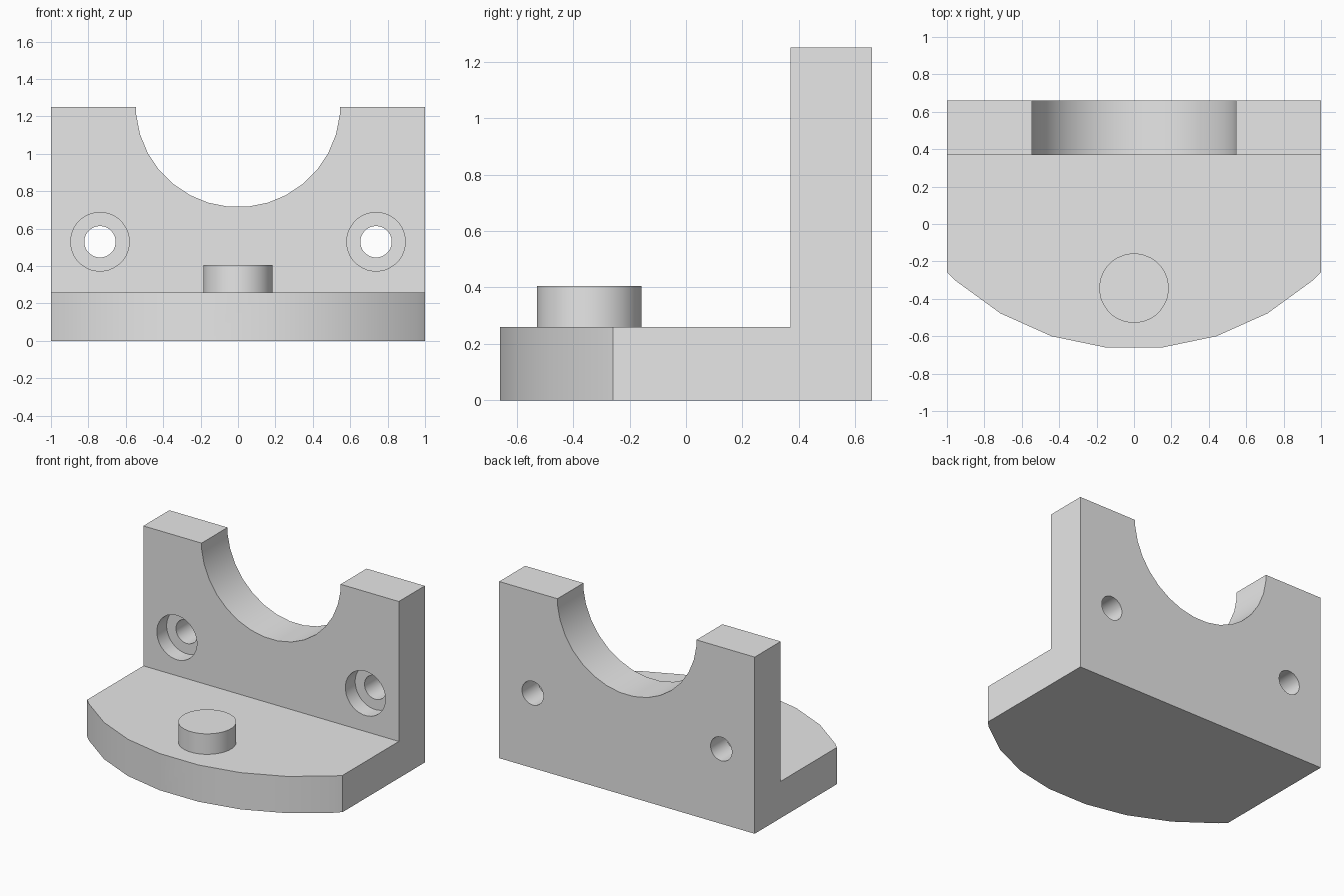
import bpy, bmesh, math
from mathutils import Matrix

WALL_FRONT, BACK = 0.37, 0.66
BASE_TOP, WALL_TOP = 0.26, 1.25

cube = bpy.data.objects.get("Cube")
if cube:
    bpy.data.objects.remove(cube, do_unlink=True)

grey = bpy.data.materials.new("plain grey")
grey.use_nodes = True
grey.diffuse_color = (0.8, 0.8, 0.8, 1)
grey.node_tree.nodes["Principled BSDF"].inputs["Base Color"].default_value = (0.8, 0.8, 0.8, 1)


def finish(name, bm):
    bmesh.ops.recalc_face_normals(bm, faces=bm.faces)
    mesh = bpy.data.meshes.new(name)
    bm.to_mesh(mesh)
    bm.free()
    mesh.materials.append(grey)
    obj = bpy.data.objects.new(name, mesh)
    bpy.context.collection.objects.link(obj)
    return obj


def prism(name, points, direction):
    """Extrude a closed outline along a direction."""
    bm = bmesh.new()
    face = bm.faces.new([bm.verts.new(p) for p in points])
    new = bmesh.ops.extrude_face_region(bm, geom=[face])["geom"]
    verts = [v for v in new if isinstance(v, bmesh.types.BMVert)]
    bmesh.ops.translate(bm, verts=verts, vec=direction)
    return finish(name, bm)


def cylinder(name, radius, depth, centre, along_y=False):
    bm = bmesh.new()
    turn = Matrix.Rotation(math.pi / 2, 4, 'X') if along_y else Matrix()
    matrix = Matrix.Translation(centre) @ turn @ Matrix.Rotation(math.pi / 32, 4, 'Z')
    bmesh.ops.create_cone(bm, cap_ends=True, segments=32, radius1=radius,
                          radius2=radius, depth=depth, matrix=matrix)
    return finish(name, bm)


def select(obj):
    bpy.ops.object.select_all(action='DESELECT')
    obj.select_set(True)
    bpy.context.view_layer.objects.active = obj


def boolean(target, cutter, operation='DIFFERENCE'):
    cutter.hide_render = True
    mod = target.modifiers.new("cut", 'BOOLEAN')
    mod.operation, mod.object, mod.solver = operation, cutter, 'EXACT'
    select(target)
    bpy.ops.object.modifier_apply(modifier=mod.name)
    bpy.data.objects.remove(cutter, do_unlink=True)


# L-shaped bracket: base plate and upright wall
profile = [(-0.66, 0), (BACK, 0), (BACK, WALL_TOP), (WALL_FRONT, WALL_TOP),
           (WALL_FRONT, BASE_TOP), (-0.66, BASE_TOP)]
bracket = prism("bracket", [(-1, y, z) for y, z in profile], (2, 0, 0))

# Faceted curved front edge of the base
half = [(0.152, -0.66), (0.441, -0.6), (0.714, -0.478), (0.957, -0.301),
        (1.2, -0.058), (1.2, 1)]
outline = half + [(-x, y) for x, y in reversed(half)]
boolean(bracket, prism("front_trim", [(x, y, -1) for x, y in outline], (0, 0, 3)), 'INTERSECT')

# Half-round saddle in the top of the wall
boolean(bracket, cylinder("saddle_cutter", 0.547, 1, (0, 0.52, 1.262), True))

# Counterbored bolt holes on both sides
for side in (-1, 1):
    boolean(bracket, cylinder("bolt_cutter", 0.084, 1, (0.738 * side, 0.52, 0.53), True))
    boolean(bracket, cylinder("counterbore_cutter", 0.157, 0.22,
                              (0.738 * side, WALL_FRONT, 0.53), True))

# Round locating peg on the base
peg_top, peg_bottom = 0.405, BASE_TOP - 0.01
peg = cylinder("locating_peg", 0.186, peg_top - peg_bottom,
               (0, -0.343, (peg_top + peg_bottom) / 2))

for part in (bracket, peg):
    select(part)
    bpy.ops.object.shade_smooth_by_angle(angle=math.radians(30))
